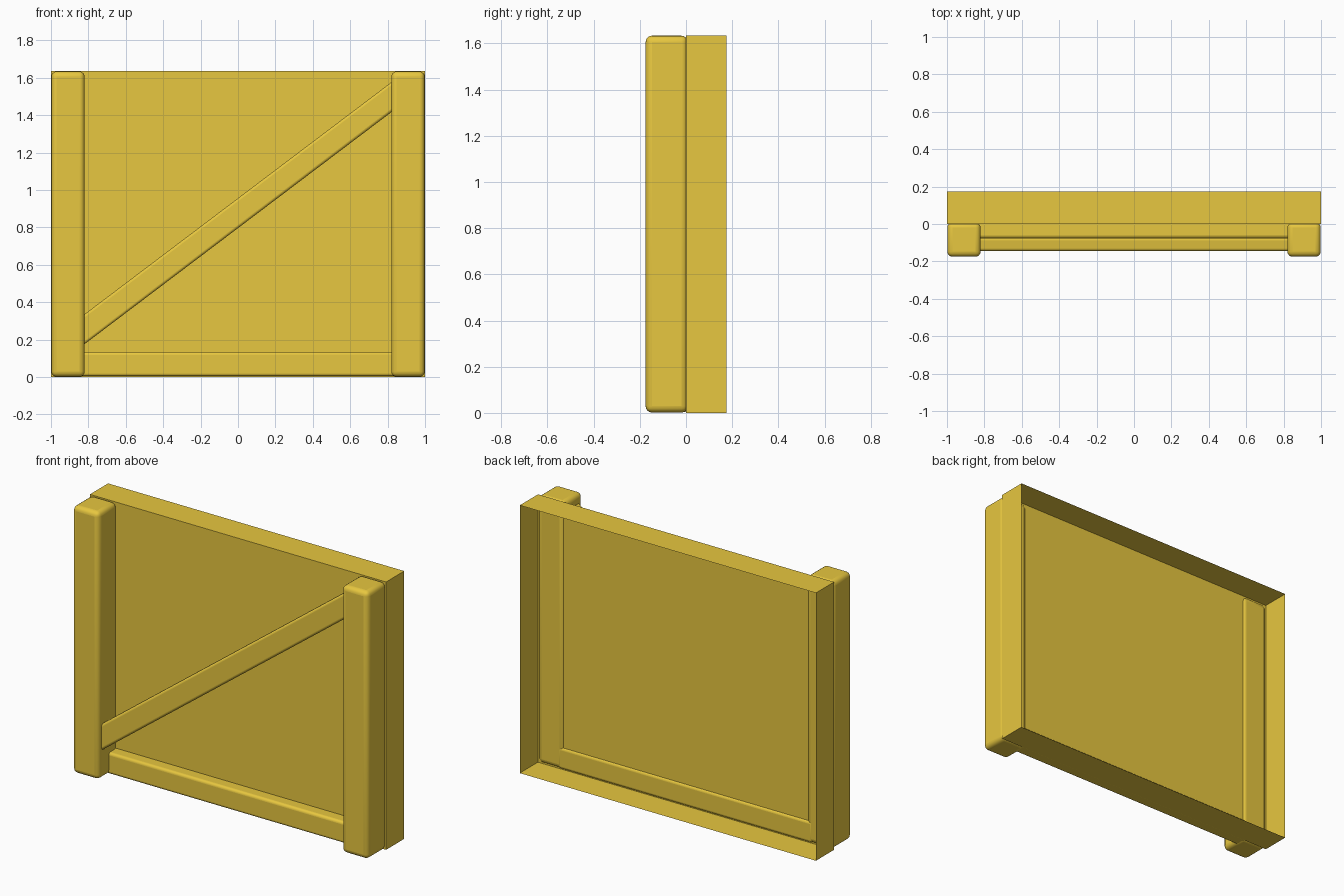
import bpy, bmesh, math
from mathutils import Matrix

if "Cube" in bpy.data.objects:
    bpy.data.objects.remove(bpy.data.objects["Cube"])

mat = bpy.data.materials.new("ochre_wood")
mat.diffuse_color = (0.8, 0.57, 0.05, 1)
mat.use_nodes = True
mat.node_tree.nodes["Principled BSDF"].inputs["Base Color"].default_value = mat.diffuse_color


def box_bmesh(size):
    bm = bmesh.new()
    bmesh.ops.create_cube(bm, size=1)
    bmesh.ops.scale(bm, vec=size, verts=bm.verts)
    return bm


def make_object(name, bm, center):
    me = bpy.data.meshes.new(name)
    bm.to_mesh(me)
    bm.free()
    me.materials.append(mat)
    ob = bpy.data.objects.new(name, me)
    ob.location = center
    bpy.context.collection.objects.link(ob)
    return ob


def beam(name, size, center, bevel, shear=0.0):
    """Rounded timber; shear slants it upward along x with upright ends."""
    bm = box_bmesh(size)
    for v in bm.verts:
        v.co.z += shear * v.co.x
    ob = make_object(name, bm, center)
    mod = ob.modifiers.new("rounding", 'BEVEL')
    mod.width = bevel
    mod.segments = 4
    mod.limit_method = 'NONE'
    bpy.ops.object.select_all(action='DESELECT')
    ob.select_set(True)
    bpy.context.view_layer.objects.active = ob
    bpy.ops.object.shade_smooth_by_angle(angle=math.radians(40))
    return ob


H = 1.635

# Wall panel: thin shell, open at the back
bm = box_bmesh((2, 0.175, H))
bm.normal_update()
back = [f for f in bm.faces if f.normal.y > 0.9]
bmesh.ops.delete(bm, geom=back, context='FACES_ONLY')
make_object("wall_panel", bm, (0, 0.0875, H / 2))

# Corner posts, poking slightly through the panel
for side, s in (("left", -1), ("right", 1)):
    beam(side + "_post", (0.178, 0.183, H - 0.003), (s * 0.909, -0.0835, H / 2), 0.028)

# Bottom rail between the posts
beam("bottom_rail", (1.72, 0.085, 0.13), (0, -0.033, 0.069), 0.016)

# Diagonal brace in front of the rail
beam("diagonal_brace", (1.72, 0.07, 0.16), (0, -0.11, 0.876), 0.014, shear=1.24 / 1.64)
